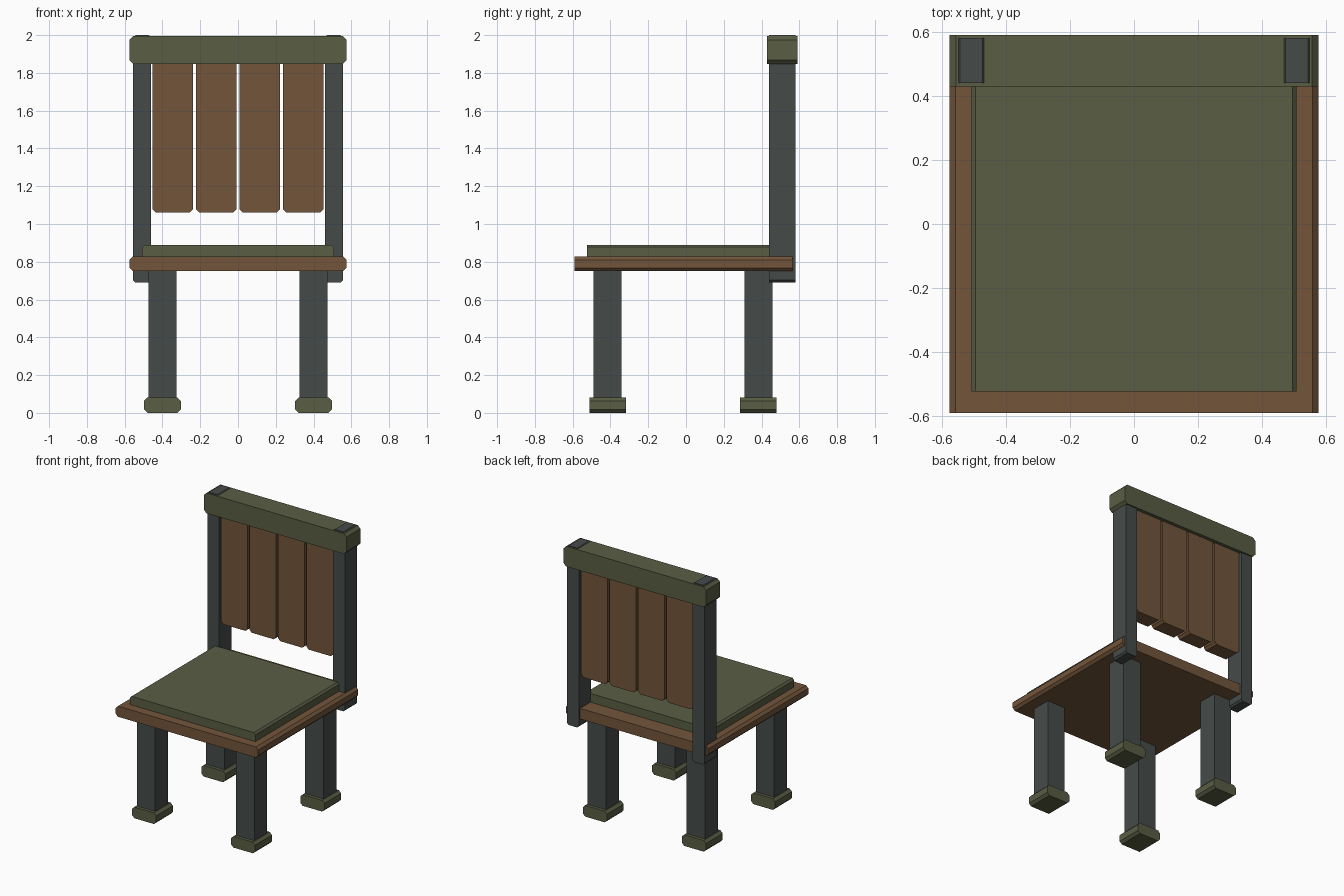
import bpy, bmesh

if "Cube" in bpy.data.objects:
    bpy.data.objects.remove(bpy.data.objects["Cube"])


def material(name, color):
    m = bpy.data.materials.new(name)
    m.diffuse_color = (*color, 1)
    m.use_nodes = True
    m.node_tree.nodes["Principled BSDF"].inputs["Base Color"].default_value = m.diffuse_color
    return m


WOOD = material("brown_wood", (0.17, 0.09, 0.043))
GREEN = material("green_paint", (0.10, 0.11, 0.057))
DARK = material("dark_metal", (0.06, 0.07, 0.068))


def block(name, x, y, z, chamfer, mat):
    """Octagonal front profile (box with cut corners) extruded along y."""
    (x0, x1), (y0, y1), (z0, z1), c = x, y, z, chamfer
    profile = [(x0 + c, z0), (x1 - c, z0), (x1, z0 + c), (x1, z1 - c),
               (x1 - c, z1), (x0 + c, z1), (x0, z1 - c), (x0, z0 + c)]
    bm = bmesh.new()
    face = bm.faces.new([bm.verts.new((px, y0, pz)) for px, pz in profile])
    ext = bmesh.ops.extrude_face_region(bm, geom=[face])
    verts = [v for v in ext["geom"] if isinstance(v, bmesh.types.BMVert)]
    bmesh.ops.translate(bm, vec=(0, y1 - y0, 0), verts=verts)
    bmesh.ops.recalc_face_normals(bm, faces=bm.faces)
    mesh = bpy.data.meshes.new(name)
    bm.to_mesh(mesh)
    bm.free()
    mesh.materials.append(mat)
    ob = bpy.data.objects.new(name, mesh)
    bpy.context.collection.objects.link(ob)
    return ob


# Seat board and cushion
block("seat", (-0.575, 0.575), (-0.59, 0.565), (0.75, 0.827), 0.018, WOOD)
block("cushion", (-0.507, 0.507), (-0.523, 0.445), (0.81, 0.89), 0.013, GREEN)

# Legs with feet
for y_name, yc in (("front", -0.415), ("back", 0.383)):
    for x_name, xc in (("left", -0.4), ("right", 0.4)):
        block(f"{y_name}_{x_name}_leg", (xc - 0.074, xc + 0.074),
              (yc - 0.074, yc + 0.074), (0.03, 0.78), 0.015, DARK)
        block(f"{y_name}_{x_name}_foot", (xc - 0.097, xc + 0.097),
              (yc - 0.097, yc + 0.097), (0, 0.082), 0.018, GREEN)

# Back posts
for x_name, xc in (("left", -0.508), ("right", 0.508)):
    block(f"{x_name}_back_post", (xc - 0.048, xc + 0.048),
          (0.44, 0.58), (0.69, 2.0), 0.013, DARK)

# Back slats
for i in range(4):
    xc = (i - 1.5) * 0.23
    block(f"back_slat_{i + 1}", (xc - 0.107, xc + 0.107),
          (0.45, 0.565), (1.06, 1.9), 0.018, WOOD)

# Top rail
block("top_rail", (-0.575, 0.575), (0.428, 0.59), (1.847, 1.995), 0.02, GREEN)
